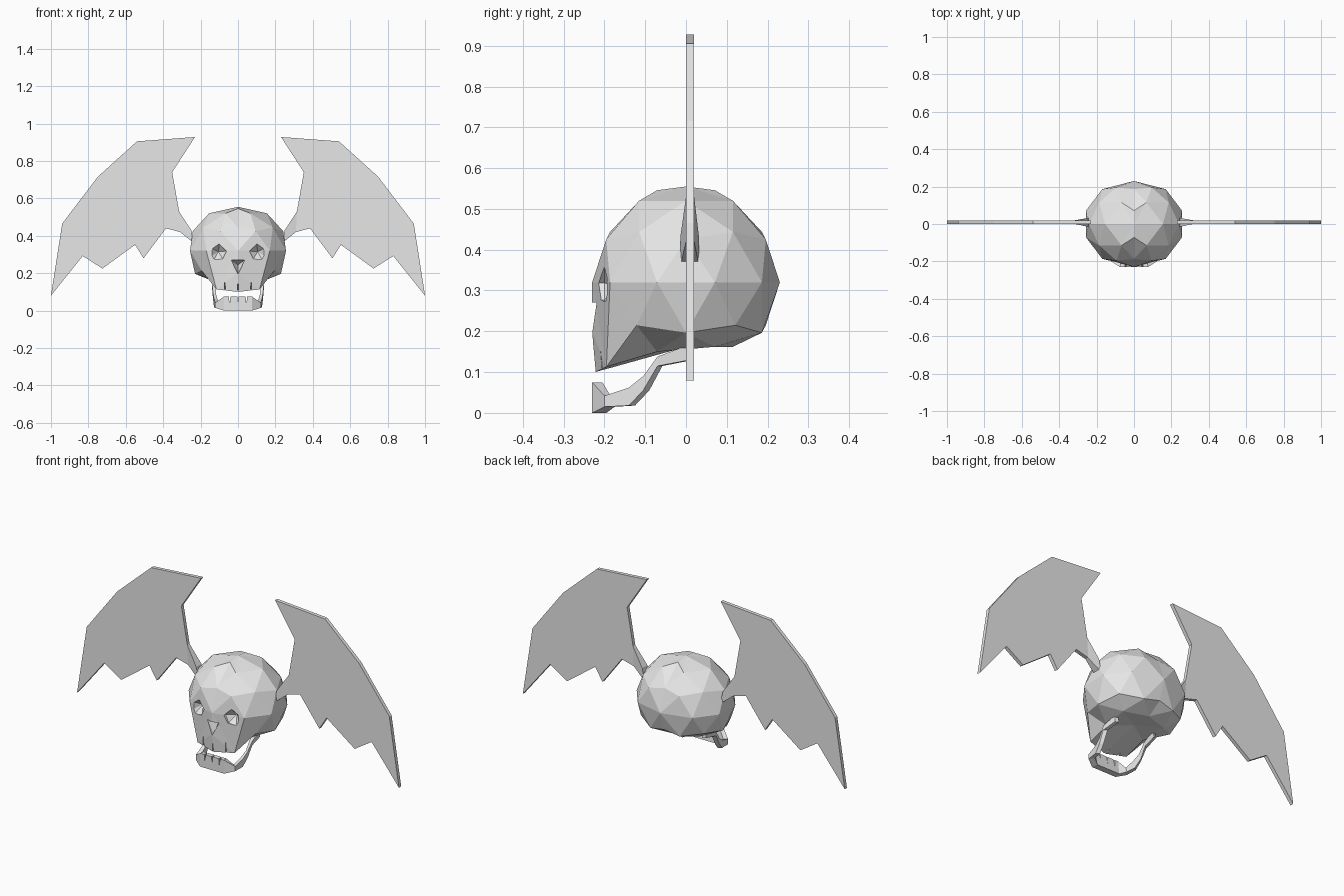
import bpy, bmesh
from mathutils import Vector

if "Cube" in bpy.data.objects:
    bpy.data.objects.remove(bpy.data.objects["Cube"], do_unlink=True)

bone = bpy.data.materials.new("pale_grey")
bone.use_nodes = True
bone.diffuse_color = (0.8, 0.8, 0.8, 1)
bone.node_tree.nodes["Principled BSDF"].inputs["Base Color"].default_value = (0.8, 0.8, 0.8, 1)


def finish(name, bm):
    bmesh.ops.recalc_face_normals(bm, faces=bm.faces[:])
    mesh = bpy.data.meshes.new(name)
    bm.to_mesh(mesh)
    bm.free()
    mesh.materials.append(bone)
    obj = bpy.data.objects.new(name, mesh)
    bpy.context.scene.collection.objects.link(obj)
    return obj


def mirror_x(bm):
    geom = bm.verts[:] + bm.edges[:] + bm.faces[:]
    bmesh.ops.mirror(bm, geom=geom, axis='X', merge_dist=0.0005)
    bmesh.ops.remove_doubles(bm, verts=bm.verts[:], dist=0.0005)


def carve(target, outline, wall, tip):
    """Cut a pit: straight walls back to y = wall, then a point at tip."""
    bm = bmesh.new()
    front = [bm.verts.new((x, -0.3, z)) for x, z in outline]
    back = [bm.verts.new((x, wall, z)) for x, z in outline]
    apex = bm.verts.new(tip)
    bm.faces.new(front)
    n = len(outline)
    for i in range(n):
        j = (i + 1) % n
        bm.faces.new((front[i], front[j], back[j], back[i]))
        bm.faces.new((back[i], back[j], apex))
    cutter = finish("cutter", bm)
    cutter.hide_render = True
    mod = target.modifiers.new("pit", 'BOOLEAN')
    mod.operation = 'DIFFERENCE'
    mod.solver = 'EXACT'
    mod.object = cutter
    bpy.context.view_layer.objects.active = target
    bpy.ops.object.modifier_apply(modifier=mod.name)
    bpy.data.objects.remove(cutter, do_unlink=True)


# Skull: half an icosphere snapped to the centre line, reshaped, then mirrored
bm = bmesh.new()
bmesh.ops.create_icosphere(bm, subdivisions=2, radius=1)
away = [f for f in bm.faces if all(v.co.x < 0.001 for v in f.verts)]
bmesh.ops.delete(bm, geom=away, context='FACES')
jaw_moves = [((-.276, -.851, -.447), (0, -.23, .2)),
             ((.263, -.809, -.526), (.115, -.195, .113)),
             ((-.1625, -.5, -.851), (0, -.222, .1)),
             ((.425, -.309, -.851), (.115, -.071, .15))]
for v in bm.verts:
    c = v.co.copy()
    x, z = max(c.x, 0), c.z
    if 0.1 < x < 0.65:
        x += 0.1 * (1 - x)          # widen the crown
    if c.x < -0.3 and z > 0.8:
        z = 0.96                    # raised centre ridge
    new = Vector((x * .27, c.y * .23, max(.32 + z * .235, .162)))
    for old, moved in jaw_moves:
        if (c - Vector(old)).length < 0.06:
            new = Vector(moved)
    v.co = new
mirror_x(bm)
skull = finish("skull", bm)

# Eye sockets
eye = [(.062, .318), (.1, .357), (.143, .335), (.145, .29), (.13, .27), (.082, .277)]
for s in (-1, 1):
    carve(skull, [(s * x, z) for x, z in eye], -.2, (s * .105, -.16, .315))
# Nose hole
carve(skull, [(-.036, .27), (.036, .27), (0, .195)], -.215, (0, -.175, .245))
# Gaps between upper teeth
for x in (-.07, 0, .07):
    carve(skull, [(x - .004, .09), (x + .004, .09), (x, .167)], -.195, (x, -.185, .12))

# Lower jaw: a bent bar of (x, y, bottom, top, inner x, inner y) sections
sections = [(0, -.23, 0, .075, 0, -.205),
            (.075, -.23, 0, .075, .07, -.205),
            (.122, -.2, .015, .042, .102, -.185),
            (.128, -.14, .018, .062, .11, -.135),
            (.133, -.105, .055, .09, .118, -.1),
            (.138, -.07, .115, .138, .12, -.068),
            (.13, .01, .13, .168, .112, .01)]
bm = bmesh.new()
rings = [[bm.verts.new(p) for p in ((x, y, b), (x, y, t), (ix, iy, t), (ix, iy + .01, b))]
         for x, y, b, t, ix, iy in sections]
for a, c in zip(rings, rings[1:]):
    for i in range(4):
        j = (i + 1) % 4
        bm.faces.new((a[i], a[j], c[j], c[i]))
bm.faces.new(rings[-1])
mirror_x(bm)
jaw = finish("lower_jaw", bm)
# Gaps between lower teeth
for x in (-.045, 0, .045):
    carve(jaw, [(x - .005, .085), (x + .005, .085), (x, .035)], -.195, (x, -.18, .07))

# Wings: flat bat outlines with a thicker root
wing = [(.235, .36), (.25, .43), (.315, .53), (.352, .74), (.23, .928), (.54, .905),
        (.75, .715), (.94, .465), (1.0, .08), (.83, .292), (.725, .225), (.55, .352),
        (.505, .28), (.385, .44), (.31, .42)]
for name, s in (("left_wing", 1), ("right_wing", -1)):
    bm = bmesh.new()
    sides = []
    for y, flare in ((0, -.014), (.02, .012)):
        sides.append([bm.verts.new((s * x, y + (flare if i < 2 else 0), z))
                      for i, (x, z) in enumerate(wing)])
        bm.faces.new(sides[-1])
    n = len(wing)
    for i in range(n):
        j = (i + 1) % n
        bm.faces.new((sides[0][i], sides[0][j], sides[1][j], sides[1][i]))
    # Flat membrane separated from the flared root
    for ring in sides:
        bmesh.ops.connect_verts(bm, verts=[ring[2], ring[14]])
    finish(name, bm)
